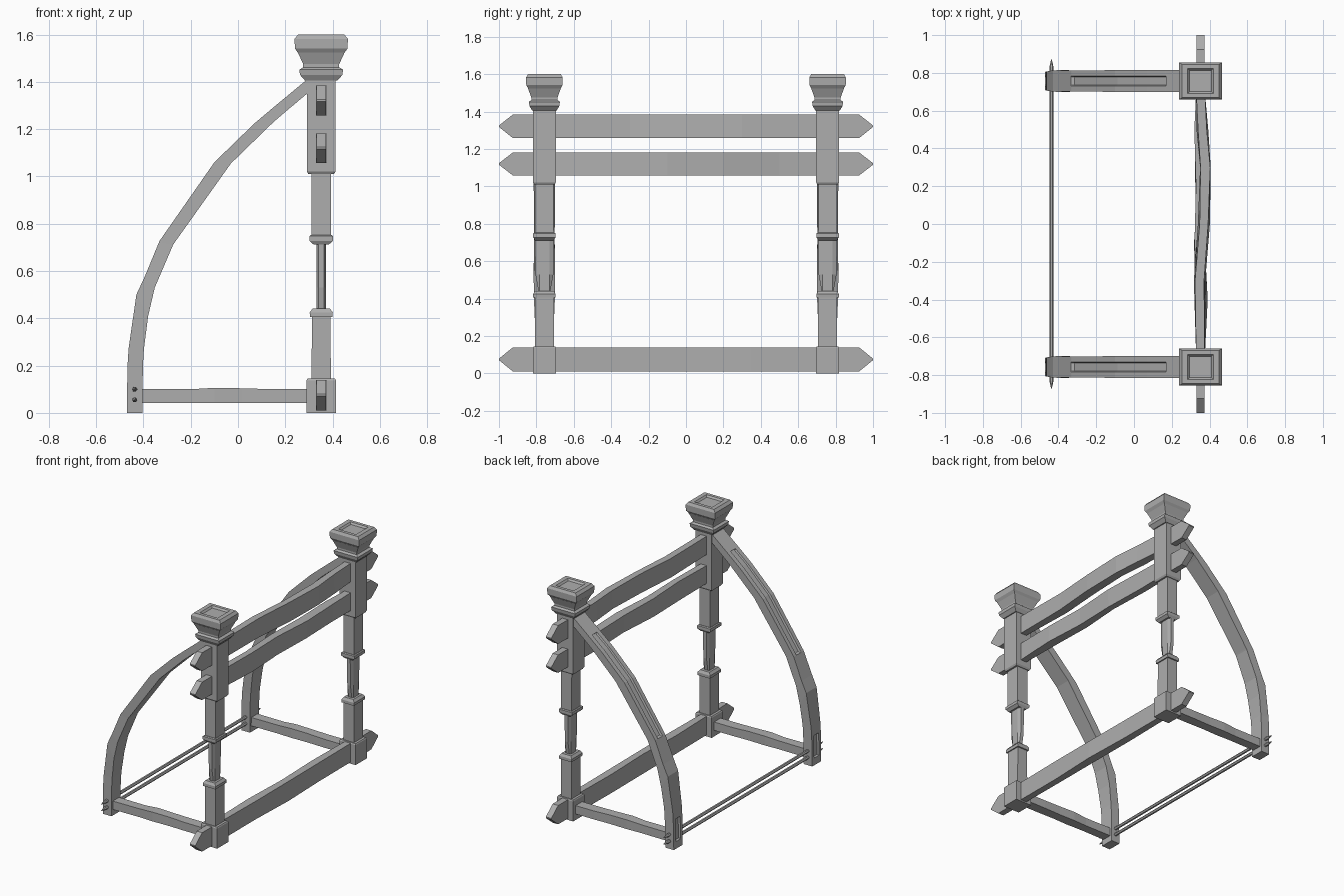
import bpy, bmesh, math, random
from mathutils import Vector

random.seed(4)
cube = bpy.data.objects.get("Cube")
if cube:
    bpy.data.objects.remove(cube, do_unlink=True)

mat = bpy.data.materials.new("weathered grey")
mat.use_nodes = True
GREY = (0.42, 0.42, 0.42, 1)
mat.diffuse_color = GREY
mat.node_tree.nodes["Principled BSDF"].inputs["Base Color"].default_value = GREY

POST_X, POST_Y = 0.352, 0.757


def loft(name, rings):
    """Skin a list of equal-length rings and cap both ends."""
    bm = bmesh.new()
    rows = [[bm.verts.new(p) for p in ring] for ring in rings]
    n = len(rows[0])
    for a, b in zip(rows, rows[1:]):
        for i in range(n):
            j = (i + 1) % n
            bm.faces.new((a[i], a[j], b[j], b[i]))
    bm.faces.new(rows[0])
    bm.faces.new(rows[-1])
    bmesh.ops.remove_doubles(bm, verts=bm.verts, dist=0.0005)
    bmesh.ops.recalc_face_normals(bm, faces=bm.faces)
    mesh = bpy.data.meshes.new(name)
    bm.to_mesh(mesh)
    bm.free()
    mesh.materials.append(mat)
    obj = bpy.data.objects.new(name, mesh)
    bpy.context.collection.objects.link(obj)
    return obj


def rect(cx, cy, z, hx, hy):
    return [(cx + sx * hx, cy + sy * hy, z)
            for sx, sy in ((-1, -1), (1, -1), (1, 1), (-1, 1))]


def stack(name, cy, levels):
    """Square turned shape from (z, half x, half y) levels."""
    return loft(name, [rect(POST_X, cy, z, hx, hy) for z, hx, hy in levels])


def post(side, cy):
    stack(side + "_post_base", cy, [(0, .062, .062), (.138, .062, .062), (.145, .058, .058)])
    stack(side + "_post_lower_shaft", cy, [(.14, .041, .05), (.415, .039, .05)])
    stack(side + "_post_lower_collar", cy,
          [(.405, .047, .06), (.425, .049, .06), (.442, .036, .05)])
    # slim waist with slanted edges
    rings = []
    for z, hy in ((.43, .03), (.53, .048), (.72, .05)):
        half = [(-.021, -.027), (-.012, -hy), (.012, -hy), (.021, -.027)]
        pts = half + [(-x, -y) for x, y in half]
        rings.append([(POST_X + x, cy + y, z) for x, y in pts])
    loft(side + "_post_waist", rings)
    stack(side + "_post_upper_collar", cy,
          [(.712, .032, .05), (.728, .05, .06), (.748, .05, .06), (.753, .044, .054)])
    stack(side + "_post_upper_shaft", cy, [(.74, .041, .05), (1.03, .042, .049)])
    stack(side + "_post_head", cy, [(1.01, .054, .054), (1.022, .061, .062), (1.42, .061, .062)])
    stack(side + "_post_capital", cy, [
        (1.405, .068, .065), (1.43, .09, .08), (1.452, .092, .083), (1.462, .076, .07),
        (1.475, .076, .07), (1.525, .099, .088)])
    stack(side + "_post_cap", cy, [
        (1.52, .096, .084), (1.541, .111, .097), (1.582, .113, .098), (1.6, .098, .088),
        (1.6, .068, .066), (1.588, .058, .056)])


def rail(name, z0, z1, bends):
    """Long bar with arrow-shaped ends, bent gently between the posts."""
    cz, hz = (z0 + z1) / 2, (z1 - z0) / 2
    stations = [(-1, .352, .021, .004), (-.925, .352, .021, hz), (-.7, .352, .023, hz)]
    stations += [(y, x, .027, hz) for y, x in bends]
    stations += [(.7, .352, .023, hz), (.925, .352, .021, hz), (1, .352, .021, .004)]
    rings = []
    for y, cx, hx, h in stations:
        j = random.uniform(-.006, .006) if abs(y) < .7 else 0
        rings.append([(cx - hx + j, y, cz - h), (cx + hx - j, y, cz - h),
                      (cx + hx + j, y, cz + h), (cx - hx - j, y, cz + h)])
    loft(name, rings)


# Outer and inner edge of the curved brace, plus groove depth: (xo, zo, xi, zi, depth)
BRACE = [
    (-.470, 0, -.405, 0, 0), (-.470, .05, -.405, .05, 0), (-.470, .055, -.405, .055, .012),
    (-.467, .2, -.402, .2, .012), (-.467, .205, -.402, .205, 0), (-.463, .27, -.398, .27, 0),
    (-.430, .50, -.380, .41, 0), (-.395, .575, -.352, .53, 0), (-.333, .725, -.275, .71, 0),
    (-.328, .733, -.270, .718, .014), (-.1, 1.06, -.03, 1.055, .014),
    (.07, 1.225, .15, 1.23, .014), (.165, 1.305, .22, 1.29, .014),
    (.17, 1.309, .225, 1.294, 0), (.31, 1.425, .31, 1.365, 0)]


def brace(side, cy):
    rings = []
    for xo, zo, xi, zi, depth in BRACE:
        w = .048 + .011 * min(zo / 1.2, 1)
        if .3 < zo < .6:
            w += .004
        out, inn = Vector((xo, 0, zo)), Vector((xi, 0, zi))
        low = out + (inn - out).normalized() * depth
        ring = [(inn, -w), (out, -w), (out, -.026), (low, -.021),
                (low, .021), (out, .026), (out, w), (inn, w)]
        rings.append([(p.x, cy + y, p.z) for p, y in ring])
    loft(side + "_curved_brace", rings)


def tie(side, cy):
    """Floor bar joining the brace foot to the post base."""
    rings = []
    for x, hy, top in ((-.41, .034, .1), (-.2, .032, .1), (-.1, .036, .106),
                       (.02, .033, .104), (.15, .036, .1), (.3, .036, .1)):
        rings.append([(x, cy - hy, .042), (x, cy + hy, .042),
                      (x, cy + hy, top), (x, cy - hy, top)])
    loft(side + "_floor_tie", rings)


for side, cy in (("front", -POST_Y), ("back", POST_Y)):
    post(side, cy)
    brace(side, cy)
    tie(side, cy)

rail("top_rail", 1.258, 1.385, [(-.3, .347), (0, .37), (.3, .378), (.5, .362)])
rail("middle_rail", 1.058, 1.182, [(-.4, .358), (-.1, .346), (.2, .36), (.5, .35)])
rail("floor_rail", .01, .14, [(-.35, .35), (0, .356), (.35, .35)])

# Thin pointed rods between the brace feet
for name, z in (("lower_rod", .055), ("upper_rod", .1)):
    rings = []
    for y, r in ((-.87, .002), (-.83, .011), (.83, .011), (.87, .002)):
        rings.append([(-.437 + r * math.cos(a * math.pi / 3), y, z + r * math.sin(a * math.pi / 3))
                      for a in range(6)])
    loft(name, rings)
